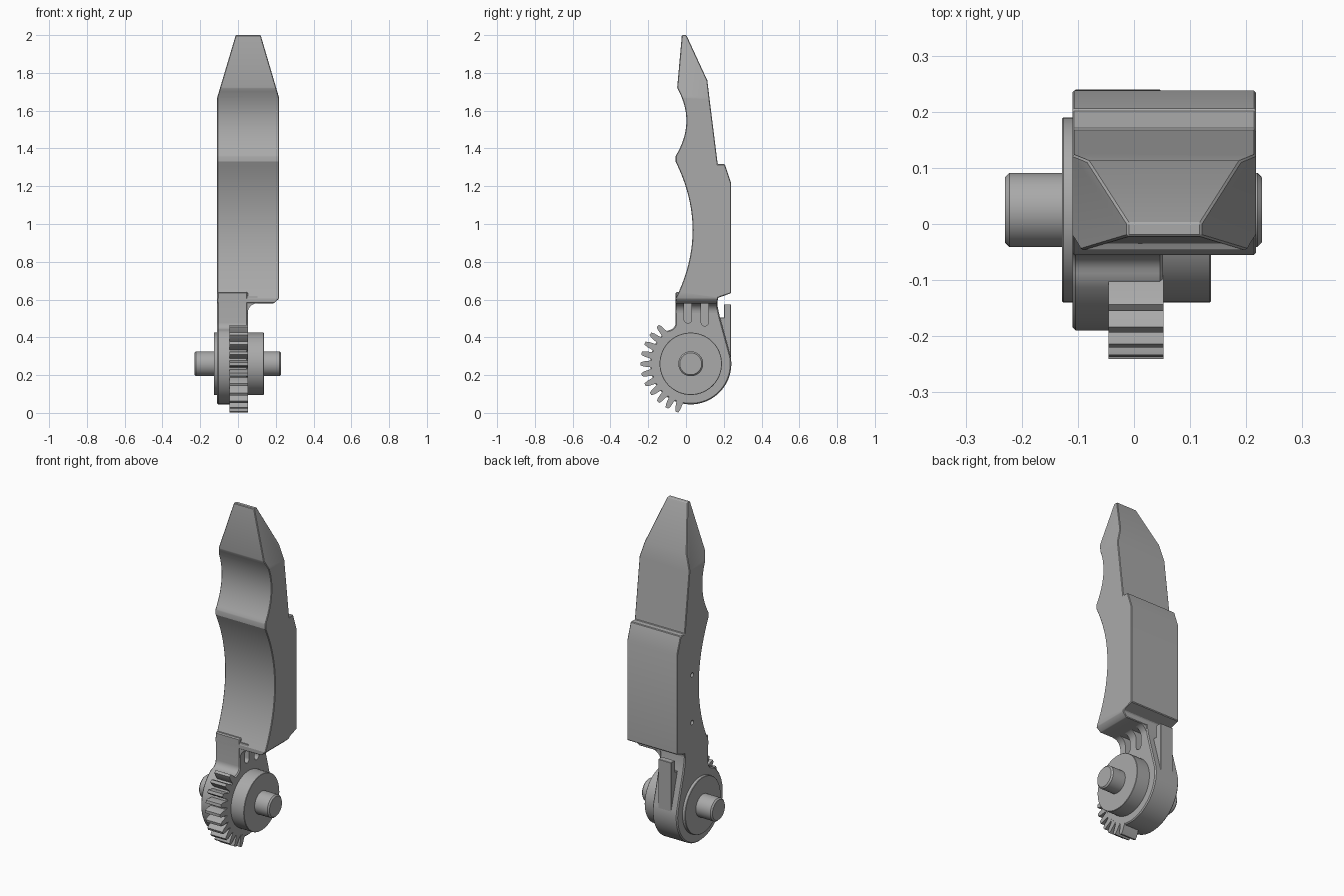
import bpy, bmesh, math
from mathutils import Vector

cube = bpy.data.objects.get("Cube")
if cube:
    bpy.data.objects.remove(cube, do_unlink=True)

grey = bpy.data.materials.new("plain grey")
grey.use_nodes = True
grey.diffuse_color = (0.4, 0.4, 0.4, 1)
grey.node_tree.nodes["Principled BSDF"].inputs["Base Color"].default_value = (0.4, 0.4, 0.4, 1)

HUB_Y, HUB_Z, HUB_R = 0.025, 0.26, 0.215
LEFT, RIGHT, NECK = -0.11, 0.217, 0.052


def arc(cy, cz, r, a0, a1, n):
    """Points on an arc, angles in degrees."""
    angles = [math.radians(a0 + (a1 - a0) * i / n) for i in range(n + 1)]
    return [(cy + r * math.cos(a), cz + r * math.sin(a)) for a in angles]


def scoop(p, q, depth, n=20):
    """Shallow hollow between two points, pushed towards the back."""
    pts = []
    for i in range(n + 1):
        t = i / n
        pts.append((p[0] + (q[0] - p[0]) * t + 4 * depth * t * (1 - t),
                    p[1] + (q[1] - p[1]) * t))
    return pts


def add_prism(bm, profile, lo, hi, along_y=False):
    """Extrude a profile along x, or along y when asked."""
    place = (lambda p, d: (p[0], d, p[1])) if along_y else (lambda p, d: (d, p[0], p[1]))
    face = bm.faces.new([bm.verts.new(place(p, lo)) for p in profile])
    new = bmesh.ops.extrude_face_region(bm, geom=[face])["geom"]
    step = (0, hi - lo, 0) if along_y else (hi - lo, 0, 0)
    bmesh.ops.translate(bm, vec=step, verts=[g for g in new if isinstance(g, bmesh.types.BMVert)])


def finish(name, bm, bevel=0):
    bmesh.ops.recalc_face_normals(bm, faces=bm.faces[:])
    mesh = bpy.data.meshes.new(name)
    bm.to_mesh(mesh)
    bm.free()
    mesh.materials.append(grey)
    ob = bpy.data.objects.new(name, mesh)
    bpy.context.collection.objects.link(ob)
    if bevel:
        mod = ob.modifiers.new("edge chamfer", "BEVEL")
        mod.width, mod.segments = bevel, 1
        mod.limit_method, mod.angle_limit = "ANGLE", math.radians(30)
    return ob


def prism(name, profile, lo, hi, bevel=0, along_y=False):
    bm = bmesh.new()
    add_prism(bm, profile, lo, hi, along_y)
    return finish(name, bm, bevel)


def disc(name, r, lo, hi, bevel=0.006, y=HUB_Y, z=HUB_Z):
    return prism(name, arc(y, z, r, 0, 354, 59), lo, hi, bevel)


def cut(ob, cutter):
    mod = ob.modifiers.new("cut", "BOOLEAN")
    mod.operation, mod.object, mod.solver = "DIFFERENCE", cutter, "EXACT"
    cutter.hide_render = True
    cutter.hide_set(True)


# Blade-like body with two scooped grips on the front
body_profile = [(-0.055, 0.58)]
body_profile += scoop((-0.055, 0.605), (-0.055, 1.33), 0.09)
body_profile += scoop((-0.055, 1.36), (-0.047, 1.72), 0.053)
body_profile += [(-0.022, 2.0), (0.002, 2.0), (0.113, 1.76), (0.125, 1.66), (0.168, 1.317),
                 (0.205, 1.317), (0.238, 1.22), (0.238, 0.633), (0.17, 0.61), (0.165, 0.58)]
bm = bmesh.new()
add_prism(bm, body_profile, LEFT, RIGHT)

# Tapered tip and sloped lower corner
for a, b, side in [((RIGHT, 1.67), (0.12, 2.0), 1), ((LEFT, 1.67), (-0.012, 2.0), -1),
                   ((0.19, 0.58), (RIGHT, 0.605), 1)]:
    dx, dz = b[0] - a[0], b[1] - a[1]
    normal = Vector((dz, 0, -dx))
    if normal.x * side < 0:
        normal.negate()
    geom = bm.verts[:] + bm.edges[:] + bm.faces[:]
    bmesh.ops.bisect_plane(bm, geom=geom, dist=1e-5, plane_co=(a[0], 0, a[1]),
                           plane_no=normal, clear_outer=True)
    bmesh.ops.holes_fill(bm, edges=[e for e in bm.edges if e.is_boundary], sides=0)
body = finish("body", bm, 0.008)

# Two pin holes on the flat side
for z in (0.77, 1.05):
    cut(body, disc("pin_hole_cutter", 0.013, LEFT - 0.05, LEFT + 0.06, 0, 0.1, z))

# Round hub plate that runs up into the neck
hub_profile = [(-0.055, 0.64)] + arc(-0.095, 0.478, 0.04, 0, -80, 6)
hub_profile += arc(HUB_Y, HUB_Z, HUB_R, 126, 370, 60)
hub_profile += [(0.18, 0.505), (0.168, 0.56), (0.165, 0.64)]
hub = prism("hub_and_neck", hub_profile, LEFT, NECK, 0.006)

# Rounded shoulder under the body
shoulder_profile = [(0.03, 0.62), (0.03, 0.53)] + arc(0.102, 0.53, 0.05, 180, 90, 10) + [(0.102, 0.62)]
shoulder = prism("shoulder_fillet", shoulder_profile, -0.053, 0.163, 0, True)

# Two upright slots in the neck and shoulder
for y, bottom in ((0.01, 0.475), (0.1, 0.46)):
    slot_profile = arc(y, bottom + 0.02, 0.02, 180, 360, 10) + [(y + 0.02, 0.578), (y - 0.02, 0.578)]
    slot = prism("slot_cutter", slot_profile, 0.0, 0.2)
    cut(hub, slot)
    cut(shoulder, slot)

# Gear teeth around the front of the hub
bm = bmesh.new()
teeth = 11
for i in range(teeth):
    mid = math.radians(131 + 123 * i / (teeth - 1))
    tooth = [(0.2, -0.1), (0.222, -0.075), (0.25, -0.055), (0.266, -0.03),
             (0.266, 0.03), (0.25, 0.055), (0.222, 0.075), (0.2, 0.1)]
    add_prism(bm, [(HUB_Y + r * math.cos(mid + a), HUB_Z + r * math.sin(mid + a))
                   for r, a in tooth], -0.045, 0.053)
finish("gear_teeth", bm)

# Axle, boss and thin flange
disc("axle", 0.066, -0.23, 0.228, 0.008)
disc("boss", 0.165, 0.04, 0.137, 0.002)
disc("flange", 0.165, -0.128, -0.1, 0.002)

# Upright stop tab on the back
prism("back_tab", [(0.202, 0.575), (0.238, 0.575), (0.238, 0.26), (0.15, 0.26),
                   (0.15, 0.505), (0.202, 0.505)], -0.07, 0.015, 0.002)

# Apply the cuts and shade curved surfaces smoothly
bpy.ops.object.select_all(action="DESELECT")
for ob in bpy.context.collection.objects:
    if ob.type == "MESH" and not ob.hide_render:
        ob.select_set(True)
        bpy.context.view_layer.objects.active = ob
bpy.ops.object.convert(target="MESH")
bpy.ops.object.shade_smooth_by_angle(angle=math.radians(25))
